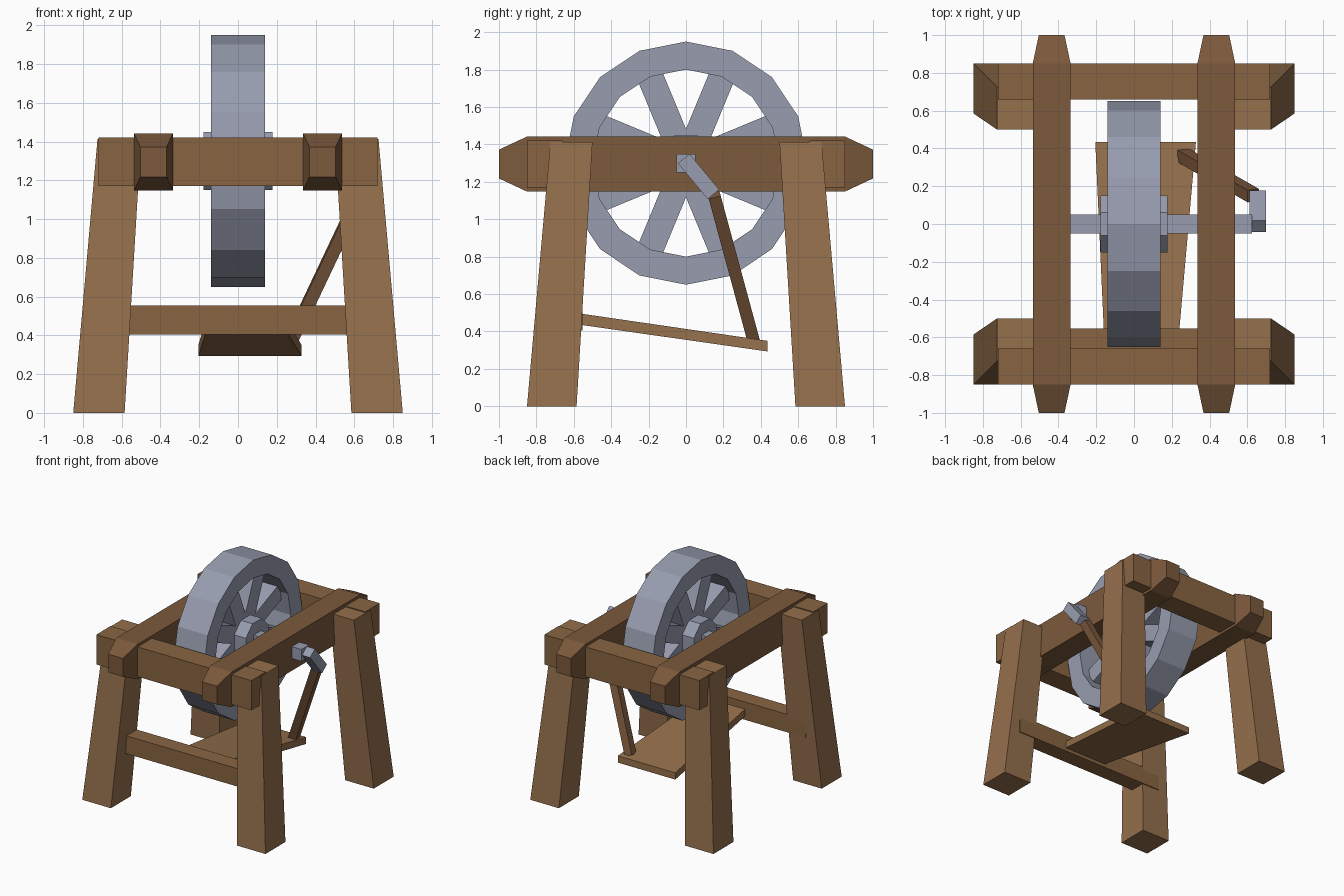
import bpy, bmesh
from math import sin, cos, pi
from mathutils import Vector

if "Cube" in bpy.data.objects:
    bpy.data.objects.remove(bpy.data.objects["Cube"])


def material(name, rgb):
    m = bpy.data.materials.new(name)
    m.diffuse_color = (*rgb, 1)
    m.use_nodes = True
    m.node_tree.nodes["Principled BSDF"].inputs["Base Color"].default_value = m.diffuse_color
    return m


OAK = material("oak", (0.30, 0.16, 0.072))
DARK_OAK = material("dark_oak", (0.20, 0.10, 0.045))
MID_OAK = material("mid_oak", (0.25, 0.13, 0.055))
STONE = material("grey", (0.31, 0.335, 0.43))


def make(name, rings, mat, loop=False):
    """Skin a list of equal-sized point rings; loop joins last to first, else cap ends."""
    bm = bmesh.new()
    vs = [[bm.verts.new(p) for p in r] for r in rings]
    n = len(vs[0])
    for k in range(len(vs) if loop else len(vs) - 1):
        a, b = vs[k], vs[(k + 1) % len(vs)]
        for i in range(n):
            j = (i + 1) % n
            bm.faces.new((a[i], a[j], b[j], b[i]))
    if not loop:
        bm.faces.new(vs[0])
        bm.faces.new(vs[-1])
    bmesh.ops.recalc_face_normals(bm, faces=bm.faces)
    me = bpy.data.meshes.new(name)
    bm.to_mesh(me)
    bm.free()
    me.materials.append(mat)
    ob = bpy.data.objects.new(name, me)
    bpy.context.collection.objects.link(ob)
    return ob


def rect_z(x0, x1, y0, y1, z):
    return [(x0, y0, z), (x1, y0, z), (x1, y1, z), (x0, y1, z)]


def rect_y(x0, x1, z0, z1, y):
    return [(x0, y, z0), (x1, y, z0), (x1, y, z1), (x0, y, z1)]


def box(name, x0, x1, y0, y1, z0, z1, mat):
    return make(name, [rect_z(x0, x1, y0, y1, z0), rect_z(x0, x1, y0, y1, z1)], mat)


def bar(name, a, b, wu, wv, mat):
    """Square bar between two points, one pair of faces kept facing along x."""
    a, b = Vector(a), Vector(b)
    d = (b - a).normalized()
    u = d.cross(Vector((1, 0, 0))).normalized() * wu / 2
    v = d.cross(u).normalized() * wv / 2
    return make(name, [[p - u - v, p + u - v, p + u + v, p - u + v] for p in (a, b)], mat)


# Splayed legs and cross beams
for sy, fb in ((-1, "front"), (1, "back")):
    for sx, lr in ((-1, "left"), (1, "right")):
        make(f"{fb}_{lr}_leg",
             [rect_z(sx * 0.585, sx * 0.85, sy * 0.585, sy * 0.85, 0),
              rect_z(sx * 0.5, sx * 0.725, sy * 0.5, sy * 0.725, 1.412)], OAK)
    y0, y1 = sorted((sy * 0.66, sy * 0.85))
    box(f"{fb}_cross_beam", -0.72, 0.72, y0, y1, 1.17, 1.42, MID_OAK)

# Long beams with tapered ends
for s, lr in ((-1, "left"), (1, "right")):
    c = s * 0.436
    rings = [rect_y(c - w, c + w, 1.295 - h, 1.295 + h, y)
             for y, w, h in ((-1, 0.068, 0.077), (-0.85, 0.1, 0.147),
                             (0.85, 0.1, 0.147), (1, 0.068, 0.077))]
    make(f"{lr}_long_beam", rings, DARK_OAK)

# Front stretcher and treadle board
box("front_stretcher", -0.72, 0.72, -0.69, -0.553, 0.405, 0.555, MID_OAK)
make("treadle", [rect_y(-0.16, 0.24, 0.435, 0.495, -0.56),
                 rect_y(-0.205, 0.328, 0.293, 0.35, 0.435)], OAK)

# Wheel: 16-sided rim, eight spokes, octagonal hub
CZ = 1.3
rim = []
for i in range(16):
    t = 2 * pi * i / 16
    rim.append([(x, r * sin(t), CZ + r * cos(t))
                for x, r in ((-0.14, 0.5), (0.14, 0.5), (0.14, 0.65), (-0.14, 0.65))])
make("wheel_rim", rim, STONE, loop=True)
for i in range(8):
    t = 2 * pi * (i + 0.5) / 8
    bar(f"spoke_{i + 1}", (0, 0.1 * sin(t), CZ + 0.1 * cos(t)),
        (0, 0.53 * sin(t), CZ + 0.53 * cos(t)), 0.14, 0.14, STONE)
make("hub", [[(x, 0.162 * sin(2 * pi * (i + 0.5) / 8), CZ + 0.162 * cos(2 * pi * (i + 0.5) / 8))
              for i in range(8)] for x in (-0.178, 0.178)], STONE)

# Axle, crank and connecting rod
box("axle", -0.45, 0.625, -0.05, 0.05, 1.25, 1.35, STONE)
bar("crank", (0.656, -0.012, 1.324), (0.656, 0.147, 1.133), 0.08, 0.088, STONE)
bar("connecting_rod", (0.632, 0.15, 1.13), (0.26, 0.363, 0.345), 0.066, 0.066, DARK_OAK)
